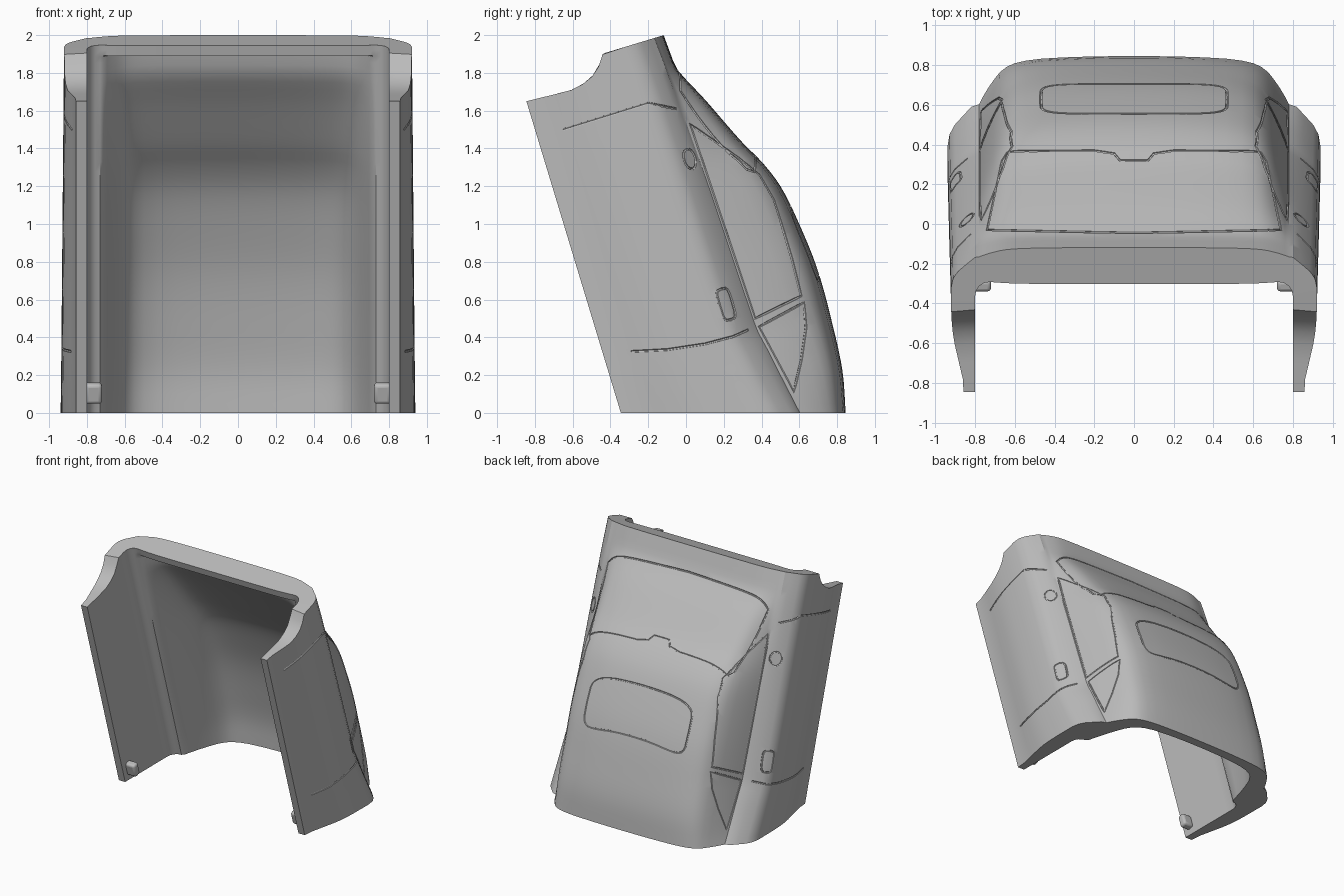
import bpy, bmesh, math
from mathutils import Vector
from mathutils.bvhtree import BVHTree

cube = bpy.data.objects.get("Cube")
if cube:
    bpy.data.objects.remove(cube, do_unlink=True)

grey = bpy.data.materials.new("body_grey")
grey.use_nodes = True
grey.diffuse_color = (0.5, 0.5, 0.5, 1)
grey.node_tree.nodes["Principled BSDF"].inputs["Base Color"].default_value = (0.5, 0.5, 0.5, 1)

# Lengthwise curves: distance along the cabin, height above the sill
ROOF = [(-.3, 1.139), (-.1, 1.187), (.1, 1.207), (.415, 1.217), (.683, 1.194), (.903, 1.157),
        (1.057, 1.099), (1.181, 1.032), (1.459, .907), (1.656, .812), (1.72, .805), (1.848, .797)]
BELT = [(-.3, .895), (-.1, .855), (.1, .82), (.23, .795), (1.36, .768), (1.656, .758), (1.848, .745)]
ARCH = [(0, 1.724), (.15, 1.716), (.25, 1.712), (.32, 1.727), (.37, 1.748), (.42, 1.79), (.46, 1.848)]

# Half sections: door skin, door lining, and the roof arc as fractions
SIDE = [(.858, 0), (.862, .07), (.882, .16), (.902, .25), (.912, .32), (.917, .38), (.919, .43),
        (.92, .47), (.921, .6), (.911, .65), (.885, .69), (.835, .735), (.80, .765)]
LINING = [(.8, 0), (.8, .07), (.8, .16), (.8, .25), (.8, .32), (.8, .38), (.8, .43),
          (.8, .47), (.8, .54), (.794, .57), (.78, .593), (.757, .61), (.73, .615)]
ARC = [(.975, .05), (.95, .2), (.92, .36), (.885, .52), (.845, .68), (.80, .79), (.75, .86),
       (.68, .91), (.58, .95), (.44, .975), (.3, .99), (.15, .998), (0, 1)]
FLANGE = 1.79
LENGTH = 1.848


def smooth(keys, p):
    """Cubic interpolation through the keys."""
    n = len(keys) - 1
    p = min(max(p, keys[0][0]), keys[n][0])
    i = next(k for k in range(n) if p <= keys[k + 1][0])

    def slope(k):
        a, b = keys[max(k - 1, 0)], keys[min(k + 1, n)]
        return (b[1] - a[1]) / (b[0] - a[0])
    (a, va), (b, vb) = keys[i], keys[i + 1]
    d = b - a
    t = (p - a) / d
    return (va * (1 + 2 * t) * (1 - t) ** 2 + vb * t * t * (3 - 2 * t)
            + d * slope(i) * t * (1 - t) ** 2 + d * slope(i + 1) * t * t * (t - 1))


def place(x, h, p):
    """Section point to world, trimmed by the ground and the wheel arch."""
    s = p
    if p < .1:
        f = (p + .3) / .4
        s = -.303 * h * (1 - f) + .1 * f
    elif p > 1.4:
        s = 1.4 + (p - 1.4) * (smooth(ARCH, h) - 1.4) / (LENGTH - 1.4)
    return Vector((x, -.345 - .29 * s + .957 * h, .957 * s + .29 * h))


def section(p):
    roof, belt = smooth(ROOF, p), smooth(BELT, p)
    flare = .018 * (1 - (p + .3) / 2.15)
    outer = [(x + flare * min(1, h * 3), h * belt / .765) for x, h in SIDE]
    outer += [(.80 * fx, belt + fh * (roof - belt)) for fx, fh in ARC]
    ceiling = roof - .07 if p < FLANGE else .605
    inner = LINING + [(.73 * fx, .615 + fh * (ceiling - .615)) for fx, fh in ARC]

    def whole(half):
        return half + [(-x, h) for x, h in reversed(half[:-1])]
    ring = whole(outer) + whole(inner)[::-1]
    return [place(x, h, p) for x, h in ring]


# Cabin shell: rings lofted along the length
stations = [-.3 + i * .05 for i in range(42)] + [FLANGE - .006, FLANGE, 1.82, LENGTH]
bm = bmesh.new()
rings = [[bm.verts.new(v) for v in section(p)] for p in stations]
count = len(rings[0])
for a, b in zip(rings, rings[1:]):
    for i in range(count):
        j = (i + 1) % count
        bm.faces.new((a[i], a[j], b[j], b[i]))
for ring in (rings[0], rings[-1]):
    for i in range(count // 2 - 1):
        bm.faces.new((ring[i], ring[i + 1], ring[count - 2 - i], ring[count - 1 - i]))
bmesh.ops.recalc_face_normals(bm, faces=bm.faces)
tree = BVHTree.FromBMesh(bm)
mesh = bpy.data.meshes.new("cabin_shell")
bm.to_mesh(mesh)
bm.free()
mesh.materials.append(grey)
shell = bpy.data.objects.new("cabin_shell", mesh)
bpy.context.collection.objects.link(shell)

# Panel seams: outlines projected on the shell and cut as fine grooves
grooves = bpy.data.curves.new("groove_cutter", "CURVE")
grooves.dimensions = "3D"
grooves.bevel_depth = .007
grooves.bevel_resolution = 1
grooves.use_fill_caps = True


def add_spline(points, closed):
    spline = grooves.splines.new("POLY")
    spline.points.add(len(points) - 1)
    for sp, v in zip(spline.points, points):
        sp.co = (*v, 1)
    spline.use_cyclic_u = closed


def seam(outline, closed=True, from_side=True):
    pts = []
    ends = outline[1:] + outline[:1] if closed else outline[1:]
    for a, b in zip(outline, ends):
        steps = max(1, int(math.dist(a, b) / .04))
        pts += [[a[k] + (b[k] - a[k]) * i / steps for k in (0, 1)] for i in range(steps)]
    if not closed:
        pts.append(outline[-1])
    hits = []
    for u, v in pts:
        if from_side:
            hit = tree.ray_cast(Vector((3, u, v)), Vector((-1, 0, 0)))[0]
        else:
            hit = tree.ray_cast(Vector((u, v, 4)), Vector((0, 0, -1)))[0]
        if hit:
            hits.append(hit)
    add_spline(hits, closed)
    if from_side:
        add_spline([Vector((-h.x, h.y, h.z)) for h in hits], closed)


def oval(cy, cz, ry, rz, tilt, power=1.0, n=16):
    pts = []
    for i in range(n):
        c, s = math.cos(math.tau * i / n), math.sin(math.tau * i / n)
        a = ry * math.copysign(abs(c) ** power, c)
        b = rz * math.copysign(abs(s) ** power, s)
        pts.append((cy + a * math.cos(tilt) - b * math.sin(tilt),
                    cz + a * math.sin(tilt) + b * math.cos(tilt)))
    return pts


# Side window, quarter window, door edges, handle and mirror mount
seam([(.365, .5), (.61, .62), (.56, .82), (.5, 1.02), (.465, 1.13), (.39, 1.26),
      (.28, 1.35), (.02, 1.53)])
seam([(.385, .455), (.625, .585), (.635, .45), (.61, .28), (.57, .11)])
seam([(.33, .44), (.25, .405), (.1, .365), (-.1, .335), (-.29, .325)], closed=False)
seam([(-.05, 1.61), (-.2, 1.64), (-.65, 1.5)], closed=False)
seam(oval(.212, .575, .035, .085, .29, .5))
seam(oval(.02, 1.345, .03, .055, .29))

# Windscreen and sunroof
right = [(.74, -.03), (.665, .32), (.64, .36), (.6, .367), (.2, .37), (.1, .355), (.07, .32)]
seam(right + [(-x, y) for x, y in reversed(right)] + [(0, -.045)], from_side=False)
seam(oval(0, .63, .47, .075, 0, .35, 32), from_side=False)

cutter = bpy.data.objects.new("groove_cutter", grooves)
bpy.context.collection.objects.link(cutter)
cutter.hide_render = True
bpy.context.view_layer.update()
graph = bpy.context.evaluated_depsgraph_get()
cut_mesh = bpy.data.meshes.new_from_object(cutter.evaluated_get(graph))
bpy.data.objects.remove(cutter, do_unlink=True)
tool = bpy.data.objects.new("groove_tool", cut_mesh)
bpy.context.collection.objects.link(tool)
tool.hide_render = True
mod = shell.modifiers.new("grooves", "BOOLEAN")
mod.operation = "DIFFERENCE"
mod.solver = "EXACT"
mod.use_self = True
mod.object = tool
bpy.context.view_layer.update()
graph = bpy.context.evaluated_depsgraph_get()
result = bpy.data.meshes.new_from_object(shell.evaluated_get(graph))
shell.modifiers.clear()
if len(result.polygons) > len(mesh.polygons):
    shell.data = result
bpy.data.objects.remove(tool, do_unlink=True)

# Mounting lugs inside the sills
parts = [shell]
for name, sign in (("left_mounting_lug", 1), ("right_mounting_lug", -1)):
    bpy.ops.mesh.primitive_cube_add(size=1, location=(sign * .765, -.3, .105))
    lug = bpy.context.object
    lug.name = name
    lug.scale = (.09, .06, .11)
    lug.rotation_euler.x = .29
    bpy.ops.object.transform_apply(location=False, rotation=False, scale=True)
    bevel = lug.modifiers.new("rounding", "BEVEL")
    bevel.width = .018
    bevel.segments = 3
    lug.data.materials.append(grey)
    parts.append(lug)

bpy.ops.object.select_all(action="DESELECT")
for ob in parts:
    ob.select_set(True)
bpy.context.view_layer.objects.active = shell
bpy.ops.object.shade_smooth_by_angle(angle=math.radians(32))
